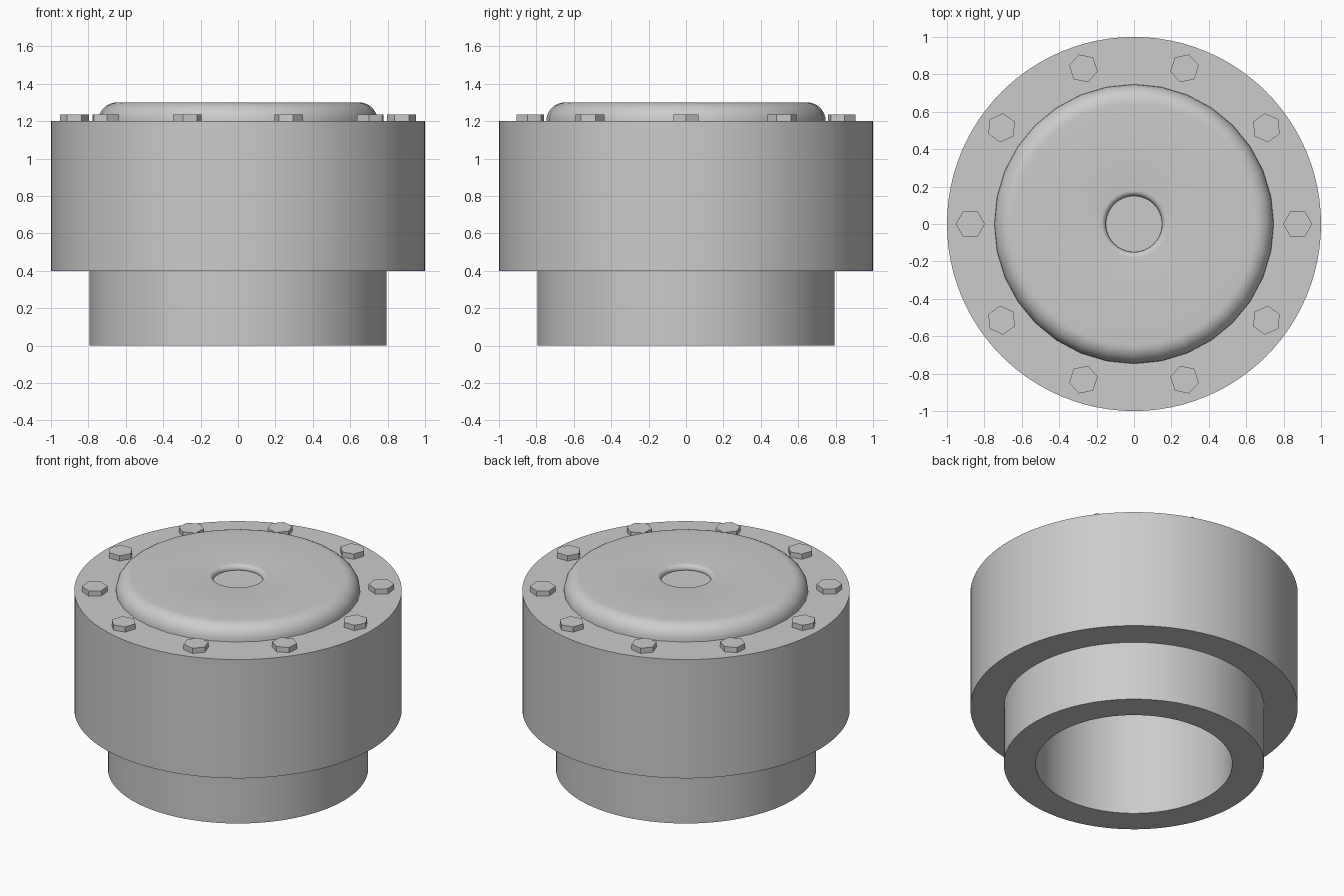
import bpy, bmesh, math

if "Cube" in bpy.data.objects:
    bpy.data.objects.remove(bpy.data.objects["Cube"])

grey = bpy.data.materials.new("plain_grey")
grey.diffuse_color = (0.6, 0.6, 0.6, 1)
grey.use_nodes = True
grey.node_tree.nodes["Principled BSDF"].inputs["Base Color"].default_value = grey.diffuse_color


def lathe(name, profile, sides):
    """Revolve (radius, z) points about z; radius 0 closes to a pole."""
    bm = bmesh.new()
    rings = []
    for r, z in profile:
        if r == 0:
            rings.append([bm.verts.new((0, 0, z))] * sides)
        else:
            rings.append([bm.verts.new((r * math.cos(a), r * math.sin(a), z))
                          for a in (2 * math.pi * i / sides for i in range(sides))])
    for lo, hi in zip(rings, rings[1:]):
        for i in range(sides):
            j = (i + 1) % sides
            corners = dict.fromkeys((lo[i], lo[j], hi[j], hi[i]))
            bm.faces.new(list(corners))
    bmesh.ops.recalc_face_normals(bm, faces=bm.faces)
    mesh = bpy.data.meshes.new(name)
    bm.to_mesh(mesh)
    bm.free()
    mesh.materials.append(grey)
    obj = bpy.data.objects.new(name, mesh)
    bpy.context.collection.objects.link(obj)
    return obj


def smooth(obj):
    bpy.ops.object.select_all(action='DESELECT')
    obj.select_set(True)
    bpy.context.view_layer.objects.active = obj
    bpy.ops.object.shade_smooth_by_angle(angle=math.radians(35))


def arc(cr, cz, radius, start, end, steps=8):
    """Points of a fillet, angles in degrees."""
    return [(cr + radius * math.cos(math.radians(start + (end - start) * i / steps)),
             cz + radius * math.sin(math.radians(start + (end - start) * i / steps)))
            for i in range(steps + 1)]


# Stepped drum with a blind bore underneath
smooth(lathe("stepped_body",
             [(0, 1.0), (0.6, 1.0), (0.6, 0), (0.795, 0), (0.795, 0.4),
              (1, 0.4), (1, 1.2), (0, 1.2)], 96))

# Domed cover with rounded rim and a shallow round recess
smooth(lathe("rounded_cover",
             [(0, 1.2), (0.747, 1.2)] + arc(0.647, 1.2, 0.1, 0, 90)
             + arc(0.18, 1.27, 0.03, 90, 180, 5) + [(0.152, 1.265), (0, 1.265)], 32))

# Ring of hexagonal bolt heads, one corner of each pointing outward
for i in range(10):
    a = 2 * math.pi * i / 10
    bolt = lathe(f"hex_bolt_{i + 1}",
                 [(0, 1.195), (0.078, 1.195), (0.078, 1.235), (0, 1.235)], 6)
    bolt.location = (0.875 * math.cos(a), 0.875 * math.sin(a), 0)
    bolt.rotation_euler.z = a
